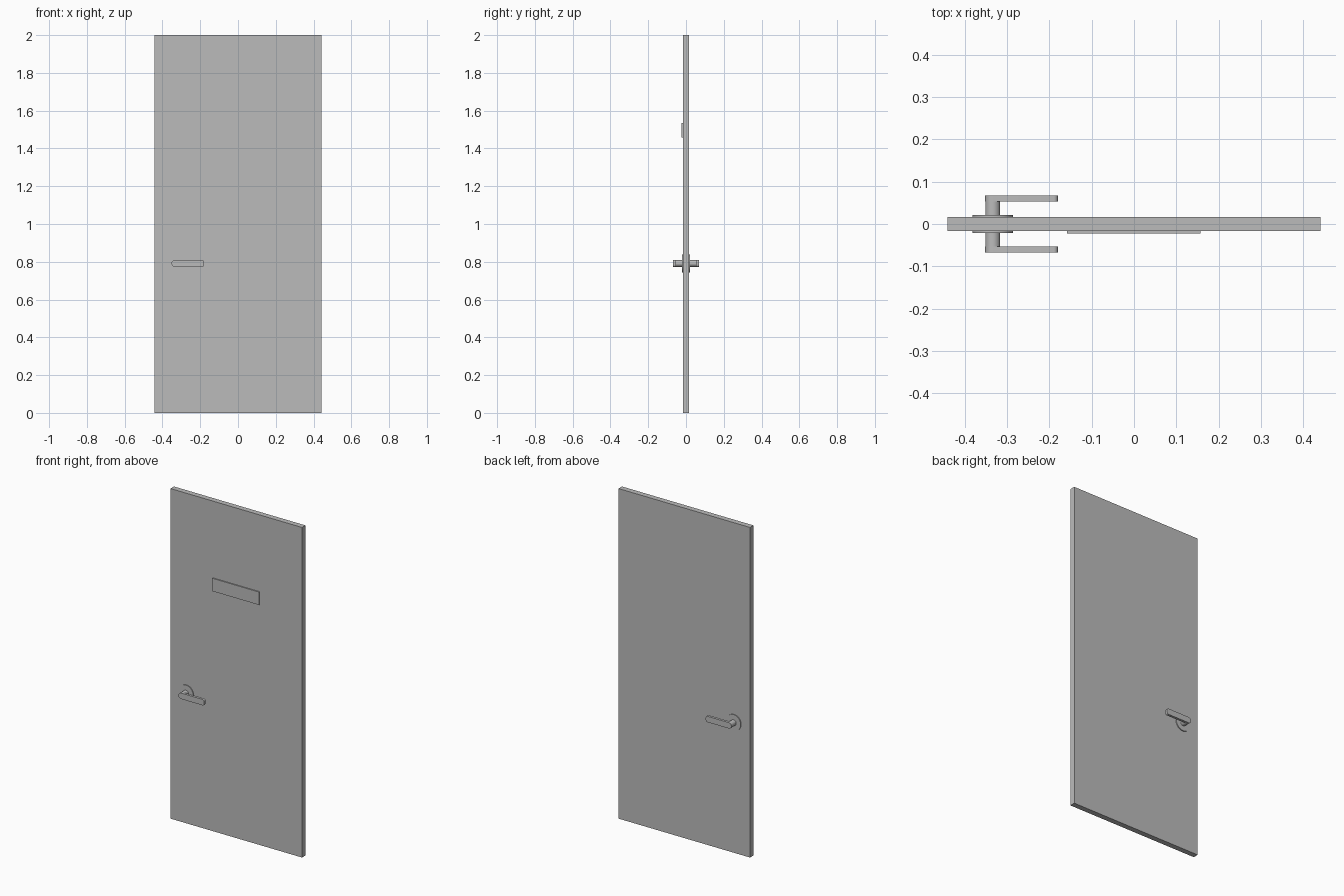
import bpy, bmesh
from math import pi, sin, cos

default = bpy.data.objects.get("Cube")
if default:
    bpy.data.objects.remove(default, do_unlink=True)

GREY = (0.5, 0.5, 0.5, 1)
grey = bpy.data.materials.new("plain_grey")
grey.use_nodes = True
grey.diffuse_color = GREY
grey.node_tree.nodes["Principled BSDF"].inputs["Base Color"].default_value = GREY


def extrude_profile(name, points, y0, y1, smooth=False):
    """Solid from an (x, z) outline, running from y0 to y1."""
    bm = bmesh.new()
    face = bm.faces.new([bm.verts.new((x, y0, z)) for x, z in points])
    result = bmesh.ops.extrude_face_region(bm, geom=[face])
    moved = [g for g in result["geom"] if isinstance(g, bmesh.types.BMVert)]
    bmesh.ops.translate(bm, verts=moved, vec=(0, y1 - y0, 0))
    bmesh.ops.recalc_face_normals(bm, faces=bm.faces)
    mesh = bpy.data.meshes.new(name)
    bm.to_mesh(mesh)
    bm.free()
    obj = bpy.data.objects.new(name, mesh)
    bpy.context.collection.objects.link(obj)
    mesh.materials.append(grey)
    if smooth:
        bpy.ops.object.select_all(action="DESELECT")
        obj.select_set(True)
        bpy.context.view_layer.objects.active = obj
        bpy.ops.object.shade_smooth_by_angle()
    return obj


def arc(x, z, radius, start, end, steps):
    span = end - start
    return [(x + radius * cos(start + span * i / steps),
             z + radius * sin(start + span * i / steps)) for i in range(steps + 1)]


def circle(x, z, radius, steps=40):
    return arc(x, z, radius, 0, 2 * pi, steps)[:-1]


def rectangle(x0, x1, z0, z1):
    return [(x0, z0), (x1, z0), (x1, z1), (x0, z1)]


# Door leaf and the sign plate on its front
HALF = 0.0165
extrude_profile("door_leaf", rectangle(-0.441, 0.441, 0, 2), -HALF, HALF)
extrude_profile("sign_plate", rectangle(-0.158, 0.157, 1.457, 1.535), -0.023, -HALF)

# Handle on each side: rose, spindle and lever with rounded ends
HX, HZ, R = -0.334, 0.791, 0.018
TIP, CORNER = -0.18, 0.01
lever = arc(HX, HZ, R, pi / 2, 3 * pi / 2, 16)
lever += arc(TIP - CORNER, HZ - R + CORNER, CORNER, -pi / 2, 0, 6)
lever += arc(TIP - CORNER, HZ + R - CORNER, CORNER, 0, pi / 2, 6)

for side, s in (("front", -1), ("back", 1)):
    extrude_profile(side + "_rose", circle(HX, HZ, 0.048), s * HALF, s * 0.0215, True)
    extrude_profile(side + "_spindle", circle(HX, HZ, R - 0.0005), s * HALF, s * 0.054, True)
    extrude_profile(side + "_lever", lever, s * 0.053, s * 0.068, True)
